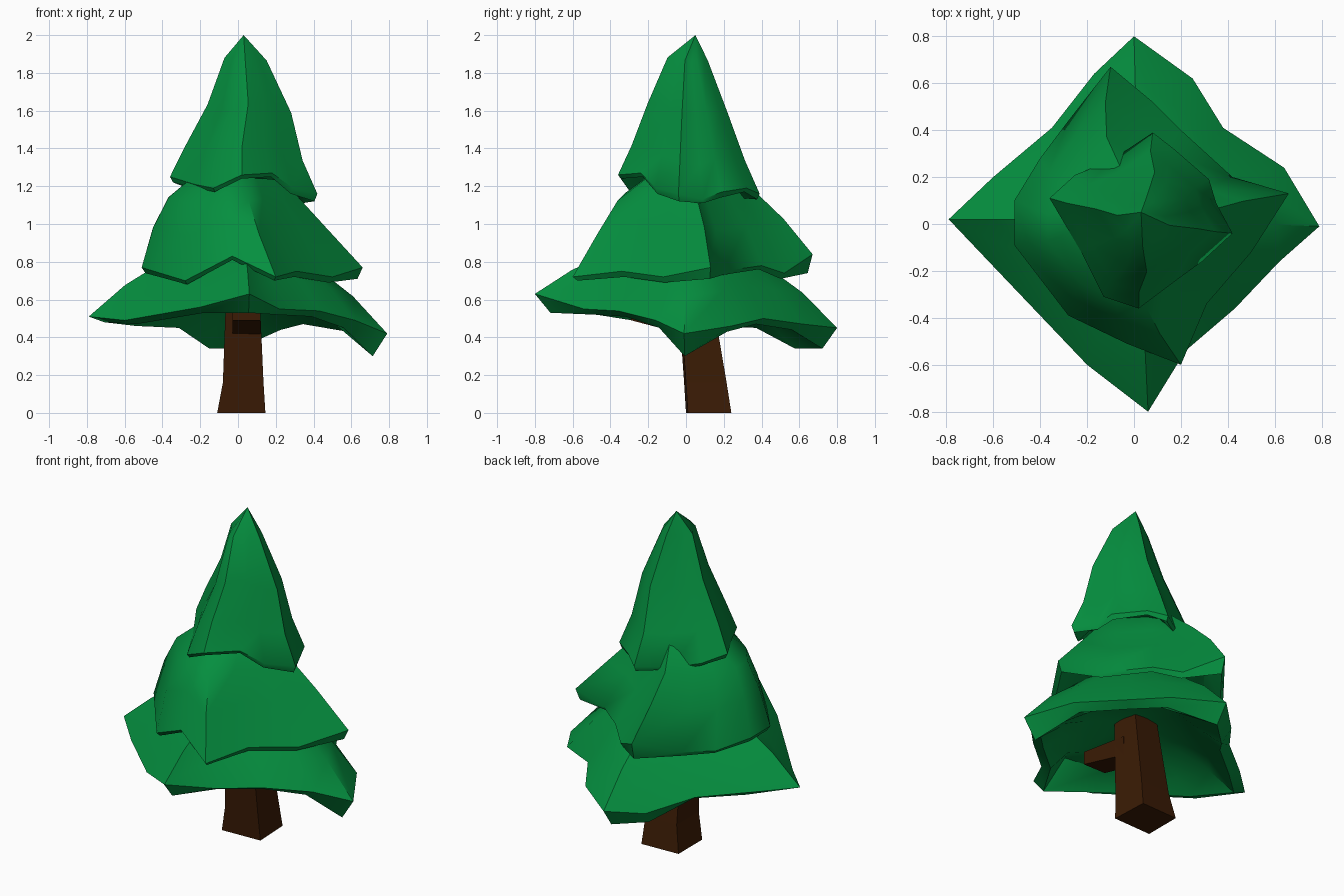
import bpy, bmesh, math

if "Cube" in bpy.data.objects:
    bpy.data.objects.remove(bpy.data.objects["Cube"])


def material(name, rgb):
    m = bpy.data.materials.new(name)
    m.diffuse_color = (*rgb, 1)
    m.use_nodes = True
    m.node_tree.nodes["Principled BSDF"].inputs["Base Color"].default_value = m.diffuse_color
    return m


GREEN = material("needle green", (0.0015, 0.275, 0.05))
BROWN = material("bark brown", (0.043, 0.011, 0.0015))


def loft(name, rings, mat, smooth=None):
    """Skin a stack of equal rings; a one-point ring closes to a tip, others get a cap."""
    bm = bmesh.new()
    loops = [[bm.verts.new(p) for p in ring] for ring in rings]
    for a, b in zip(loops, loops[1:]):
        n = max(len(a), len(b))
        for i in range(n):
            j = (i + 1) % n
            if len(a) == 1:
                bm.faces.new((a[0], b[j], b[i]))
            elif len(b) == 1:
                bm.faces.new((a[i], a[j], b[0]))
            else:
                bm.faces.new((a[i], a[j], b[j], b[i]))
    for end in (loops[0], loops[-1]):
        if len(end) > 2:
            bm.faces.new(end)
    bmesh.ops.recalc_face_normals(bm, faces=bm.faces)
    me = bpy.data.meshes.new(name)
    bm.to_mesh(me)
    bm.free()
    me.materials.append(mat)
    ob = bpy.data.objects.new(name, me)
    bpy.context.collection.objects.link(ob)
    if smooth:
        bpy.ops.object.select_all(action='DESELECT')
        ob.select_set(True)
        bpy.context.view_layer.objects.active = ob
        bpy.ops.object.shade_smooth_by_angle(angle=math.radians(smooth))
    return ob


def tier(name, rim, apex, profile, inner, lip_scale):
    """Drooping skirt: rim points are x, y, z, lip depth;
    profile is scale, height, rounding, x shift, y shift."""
    ax, ay, az = apex
    mean = sum(math.hypot(x - ax, y - ay) for x, y, z, d in rim) / len(rim)

    def scaled(x, y, s, k=0, dx=0, dy=0):
        r = math.hypot(x - ax, y - ay)
        f = s * (1 - k + k * mean / r)
        return ax + dx + (x - ax) * f, ay + dy + (y - ay) * f

    s_in, z_in, z_mid = inner
    rings = [[(ax, ay, z_mid)],
             [(*scaled(x, y, s_in, 0.5), z_in) for x, y, z, d in rim],
             [(*scaled(x, y, lip_scale - .2, 0.1), z + .04) for x, y, z, d in rim],
             [(*scaled(x, y, lip_scale), z - d) for x, y, z, d in rim],
             [(x, y, z) for x, y, z, d in rim]]
    for s, h, k, dx, dy in profile:
        rings.append([(*scaled(x, y, s, k, dx, dy), z + (az - z) * h) for x, y, z, d in rim])
    rings.append([apex])
    return loft(name, rings, GREEN, 45)


# Foliage, three tiers
tier("lower_foliage",
     [(.79, -.01, .42, .12), (.64, .24, .46, .03), (.38, .41, .50, .03), (.25, .62, .47, .03),
      (0, .80, .45, .11), (-.17, .64, .42, .08), (-.35, .41, .48, .03), (-.60, .20, .50, .04),
      (-.79, .02, .51, .03), (-.60, -.18, .49, .02), (-.20, -.60, .56, .03), (.06, -.80, .63, .10),
      (.22, -.54, .55, .03), (.43, -.36, .54, .03), (.62, -.16, .49, .04)],
     (.02, .02, 1.0), [(.77, .34, .05, 0, 0), (.6, .53, .2, 0, 0), (.3, .9, .5, 0, 0)],
     (.45, .60, .66), .9)

tier("middle_foliage",
     [(.66, .13, .77, .06), (.42, .20, .75, .02), (.20, .40, .78, .02), (.08, .52, .74, .03),
      (-.10, .67, .84, .10), (-.28, .44, .75, .03), (-.40, .28, .73, .02), (-.51, .10, .77, .03),
      (-.51, -.09, .77, .03), (-.28, -.39, .70, .02), (-.03, -.51, .83, .02), (.20, -.60, .72, .02),
      (.31, -.34, .75, .03), (.50, -.12, .72, .03)],
     (-.02, .03, 1.36), [(.79, .36, .1, -.04, -.01), (.6, .63, .2, -.05, -.03), (.35, .86, .4, -.01, 0)],
     (.5, .80, .84), .96)

tier("upper_foliage",
     [(.42, -.04, 1.16, .04), (.35, .09, 1.13, .02), (.32, .19, 1.17, .03), (.17, .32, 1.19, .02),
      (.08, .39, 1.16, .03), (-.10, .27, 1.16, .02), (-.25, .21, 1.20, .02), (-.36, .11, 1.25, .03),
      (-.23, -.11, 1.21, .02), (-.13, -.31, 1.19, .02), (.02, -.36, 1.26, .02), (.18, -.24, 1.27, .02),
      (.29, -.16, 1.19, .03)],
     (.03, .05, 2.0), [(.8, .21, 0, 0, -.01), (.56, .51, -.1, .03, -.02), (.28, .84, -.15, .01, -.03)],
     (.6, 1.24, 1.27), .96)


# Leaning square trunk and its short branch stub
def square(x0, x1, y0, y1, z):
    return [(x0, y0, z), (x1, y0 + .01, z), (x1 - .01, y1, z), (x0, y1 - .01, z)]


loft("trunk", [square(-.11, .145, .0, .24, 0), square(-.08, .135, -.01, .215, .16),
               square(-.06, .11, -.05, .12, .72)], BROWN)


def upright(x0, x1, y, z0, z1):
    return [(x0, y, z0), (x1, y, z0), (x1, y, z1), (x0, y, z1)]


loft("branch_stub", [upright(-.03, .12, .05, .40, .52), upright(-.03, .12, -.29, .49, .57)], BROWN)
